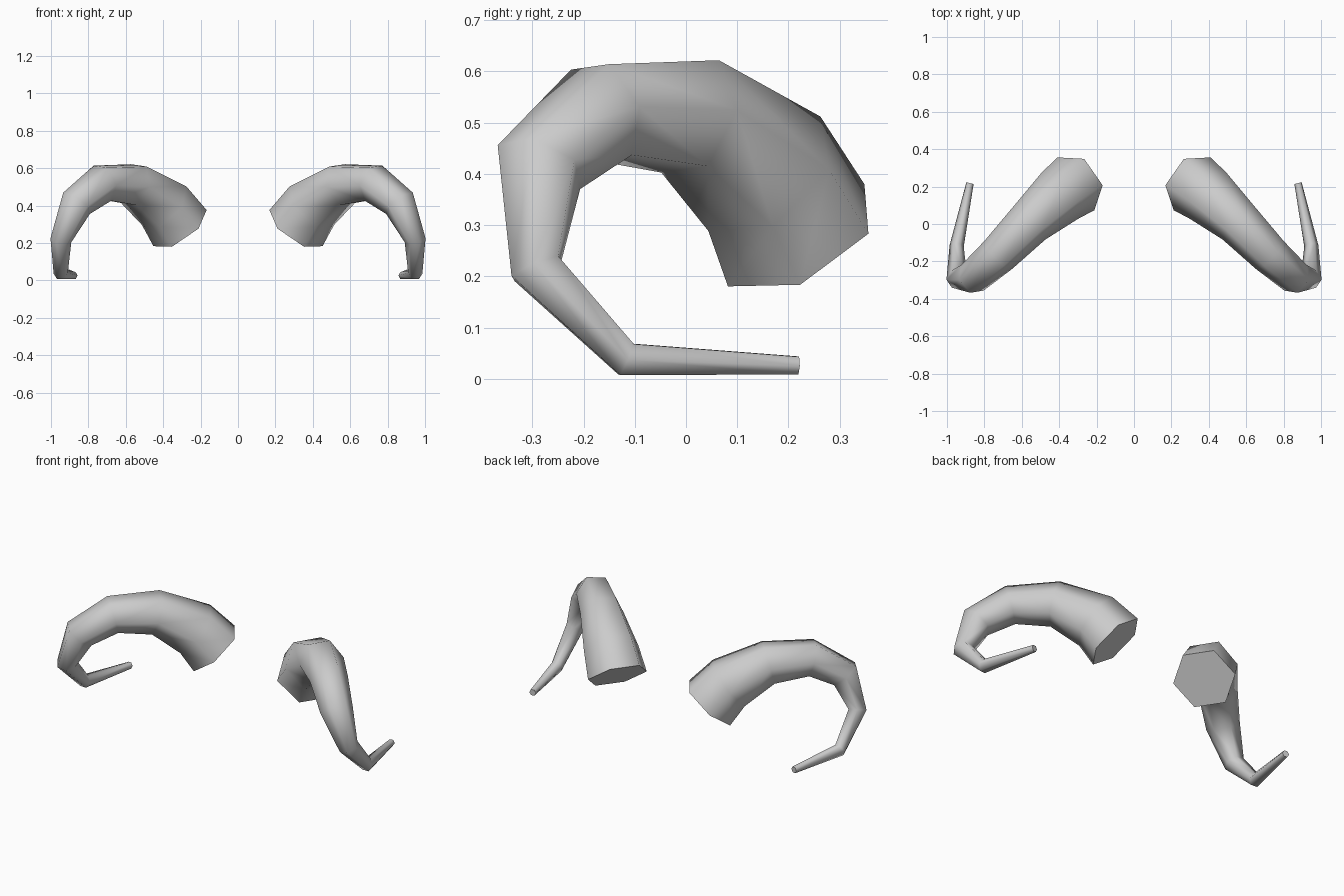
import bpy, bmesh, math
from mathutils import Vector, Matrix

cube = bpy.data.objects.get("Cube")
if cube:
    bpy.data.objects.remove(cube, do_unlink=True)

grey = bpy.data.materials.new("horn_grey")
grey.use_nodes = True
colour = (0.6, 0.6, 0.6, 1)
grey.diffuse_color = colour
grey.node_tree.nodes["Principled BSDF"].inputs["Base Color"].default_value = colour

SIDES = 6
# Centre line of the left horn from base to tip, with the radius at each joint
PATH = [
    ((0.31, 0.215, 0.28), 0.172),
    ((0.395, 0.153, 0.40), 0.158),
    ((0.557, 0.008, 0.512), 0.124),
    ((0.725, -0.165, 0.52), 0.106),
    ((0.863, -0.287, 0.413), 0.092),
    ((0.947, -0.292, 0.215), 0.057),
    ((0.948, -0.117, 0.038), 0.038),
    ((0.877, 0.218, 0.026), 0.02),
]


def make_horn(name, side):
    """Sweep a tapering hexagon along the path; side is +1 left, -1 right."""
    points = [Vector(p) for p, r in PATH]
    steps = [(b - a).normalized() for a, b in zip(points, points[1:])]
    tangents = [steps[0]]
    tangents += [(a + b).normalized() for a, b in zip(steps, steps[1:])]
    tangents.append(steps[-1])

    bm = bmesh.new()
    rings = []
    spoke = Vector((0.56, 0.83, 0))
    last = tangents[0]
    for point, tangent, (_, radius) in zip(points, tangents, PATH):
        # Carry the spoke along the bend without twisting the section
        spoke.rotate(last.rotation_difference(tangent))
        spoke = (spoke - tangent * spoke.dot(tangent)).normalized()
        last = tangent
        ring = []
        for i in range(SIDES):
            turn = Matrix.Rotation(math.tau * i / SIDES, 3, tangent)
            co = point + turn @ spoke * radius
            ring.append(bm.verts.new((co.x * side, co.y, co.z)))
        rings.append(ring)

    for a, b in zip(rings, rings[1:]):
        for i in range(SIDES):
            j = (i + 1) % SIDES
            bm.faces.new((a[i], a[j], b[j], b[i]))
    # Flat base and tip
    bm.faces.new(rings[0])
    bm.faces.new(rings[-1])
    bmesh.ops.recalc_face_normals(bm, faces=bm.faces)

    mesh = bpy.data.meshes.new(name)
    bm.to_mesh(mesh)
    bm.free()
    mesh.materials.append(grey)
    horn = bpy.data.objects.new(name, mesh)
    bpy.context.collection.objects.link(horn)
    bpy.ops.object.select_all(action="DESELECT")
    horn.select_set(True)
    bpy.context.view_layer.objects.active = horn
    bpy.ops.object.shade_smooth_by_angle(angle=math.radians(70))


make_horn("left_horn", 1)
make_horn("right_horn", -1)
